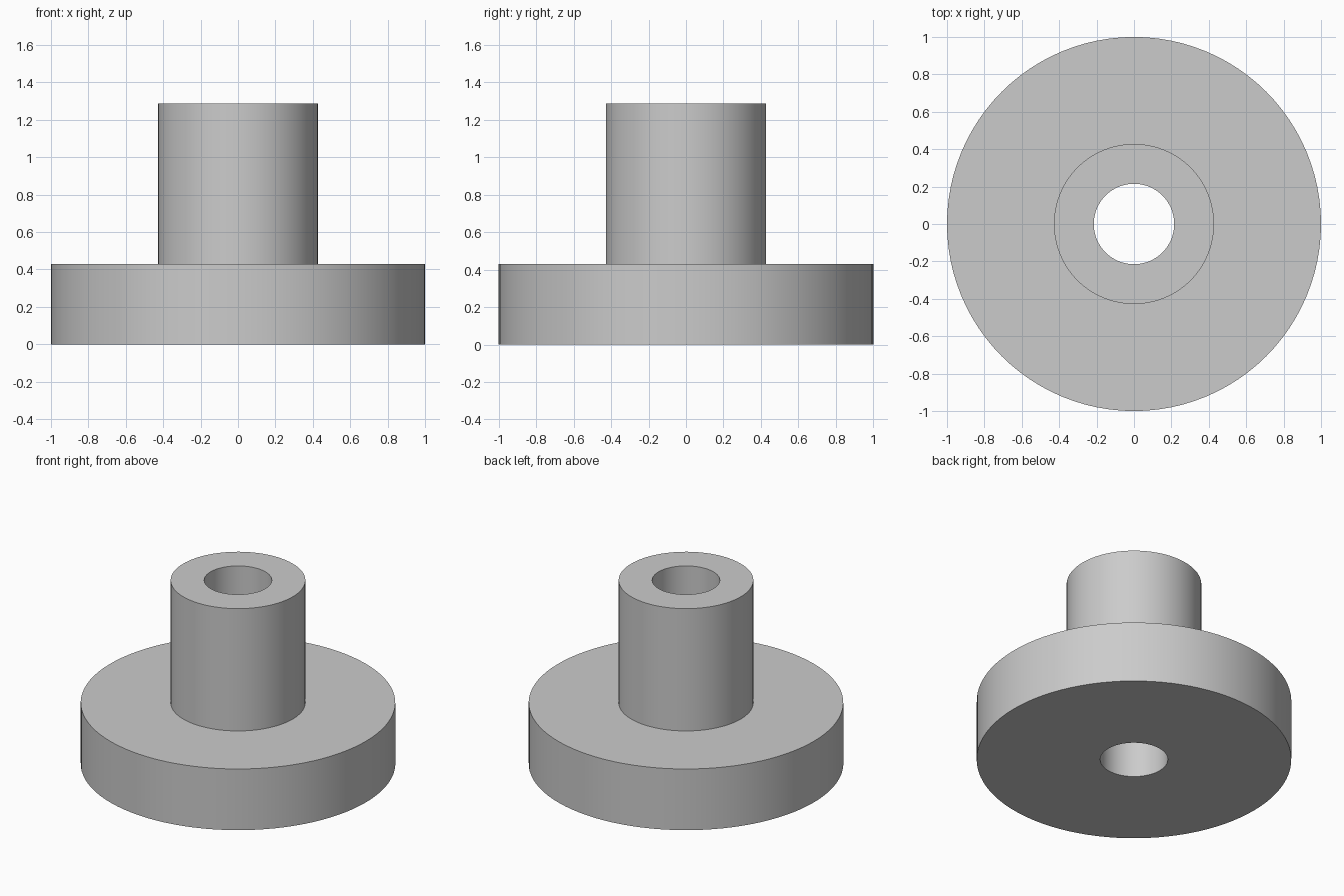
import bpy, bmesh, math

if "Cube" in bpy.data.objects:
    bpy.data.objects.remove(bpy.data.objects["Cube"])

SEGMENTS = 96

# Half-section (radius, height): bore, flat base, flange, hub
profile = [(0.215, 0.0), (1.0, 0.0), (1.0, 0.429),
           (0.428, 0.429), (0.428, 1.287), (0.215, 1.287)]

# Revolve the closed section around z
bm = bmesh.new()
rings = []
for i in range(SEGMENTS):
    a = 2 * math.pi * i / SEGMENTS
    rings.append([bm.verts.new((r * math.cos(a), r * math.sin(a), z)) for r, z in profile])
n = len(profile)
for i in range(SEGMENTS):
    cur, nxt = rings[i], rings[(i + 1) % SEGMENTS]
    for j in range(n):
        k = (j + 1) % n
        bm.faces.new((cur[j], nxt[j], nxt[k], cur[k]))
bmesh.ops.recalc_face_normals(bm, faces=bm.faces[:])

mesh = bpy.data.meshes.new("flanged_bushing")
bm.to_mesh(mesh)
bm.free()
bushing = bpy.data.objects.new("flanged_bushing", mesh)
bpy.context.collection.objects.link(bushing)

# Plain grey
grey = bpy.data.materials.new("light_grey")
grey.diffuse_color = (0.6, 0.6, 0.6, 1.0)
grey.use_nodes = True
grey.node_tree.nodes["Principled BSDF"].inputs["Base Color"].default_value = grey.diffuse_color
mesh.materials.append(grey)

# Smooth round walls, sharp rims
bpy.context.view_layer.objects.active = bushing
bushing.select_set(True)
bpy.ops.object.shade_smooth_by_angle(angle=math.radians(30))
